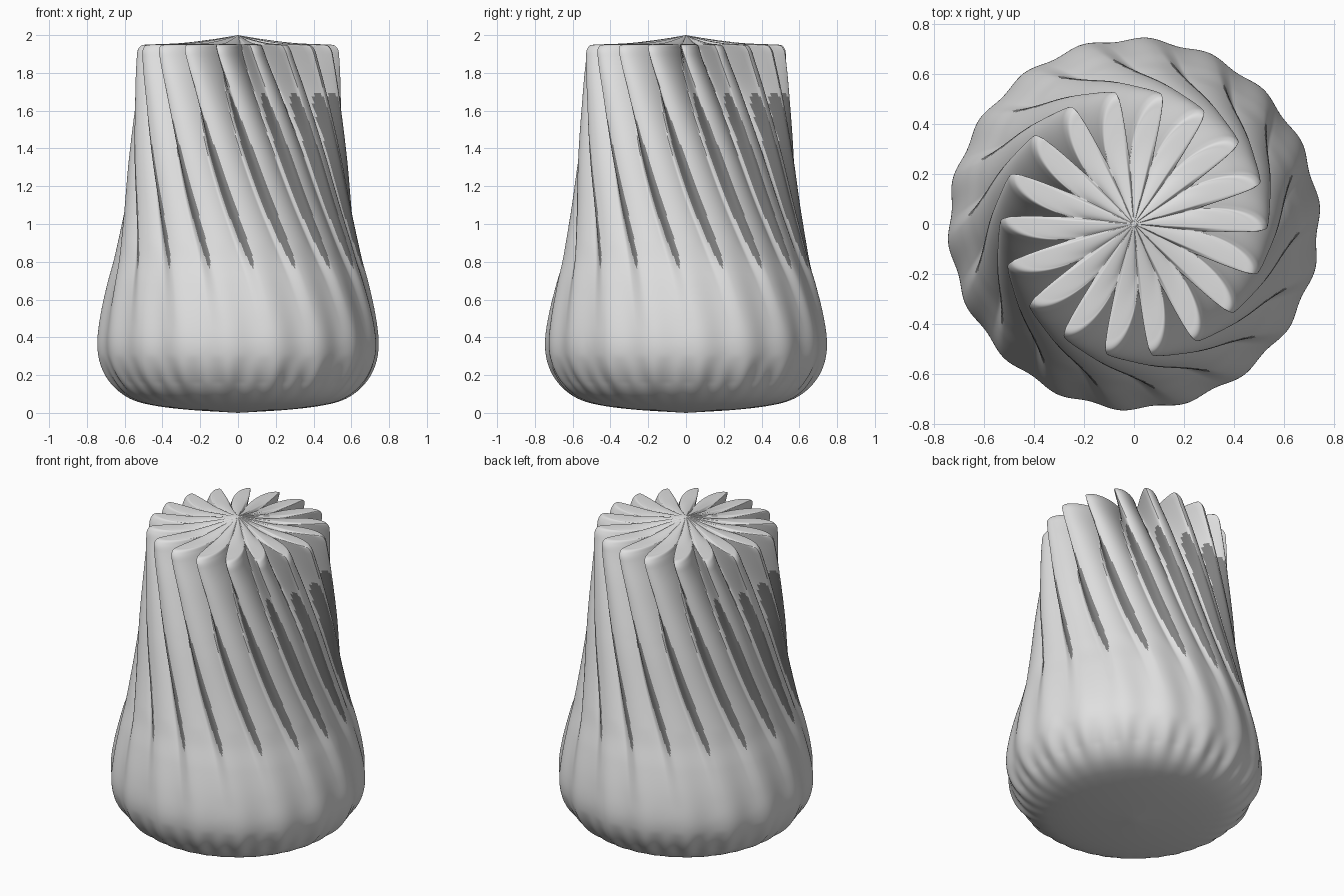
import bpy, bmesh, math

if "Cube" in bpy.data.objects:
    bpy.data.objects.remove(bpy.data.objects["Cube"])

TEETH = 18      # twisted blades around the body
COLS = 36       # mesh columns per blade
STEPS = 8       # mesh rows per profile span


def material(name, rgb):
    m = bpy.data.materials.new(name)
    m.diffuse_color = (*rgb, 1)
    m.use_nodes = True
    m.node_tree.nodes["Principled BSDF"].inputs["Base Color"].default_value = m.diffuse_color
    return m


def curve(table, x):
    """Smooth Hermite interpolation through (x, y) points."""
    n = len(table)
    if x <= table[0][0]:
        return table[0][1]
    if x >= table[-1][0]:
        return table[-1][1]

    def slope(i):
        a, b = max(i - 1, 0), min(i + 1, n - 1)
        return (table[b][1] - table[a][1]) / (table[b][0] - table[a][0])

    i = next(k for k in range(n - 1) if x <= table[k + 1][0])
    (x0, y0), (x1, y1) = table[i], table[i + 1]
    h = x1 - x0
    t = (x - x0) / h
    return ((2*t**3 - 3*t*t + 1) * y0 + (t**3 - 2*t*t + t) * h * slope(i)
            + (3*t*t - 2*t**3) * y1 + (t**3 - t*t) * h * slope(i + 1))


# Outer profile (radius, height) from the bottom centre to the top centre
PROFILE = [(0, 0), (.3, .02), (.5, .05), (.6, .09), (.68, .16), (.73, .25),
           (.748, .36), (.733, .5), (.693, .68), (.653, .83), (.607, 1.08),
           (.577, 1.35), (.552, 1.62), (.536, 1.88), (.531, 1.92), (.512, 1.945),
           (.47, 1.95), (.3, 1.958), (.12, 1.98), (0, 2)]
# Crest angle, groove depth, valley position and saw-tooth amount by height
TWIST = [(.2, 66), (.35, 66), (.5, 64.5), (.78, 58.5), (1.2, 44), (1.68, 27),
         (1.85, 20.5), (1.95, 17)]
DEPTH = [(.08, 0), (.2, .02), (.4, .022), (.65, .03), (.9, .05), (1.2, .08),
         (1.5, .135), (1.75, .27), (1.93, .48)]
VALLEY = [(1.4, .68), (1.95, .82)]
SAW = [(.4, 0), (.9, 1)]


def groove(u, v, saw):
    """Gentle convex fall from the crest then a steep wall; soft wave low down."""
    if u < v:
        d = (u / v) ** 2
    else:
        d = .5 + .5 * math.cos(math.pi * (u - v) / (1 - v))
    return saw * d + (1 - saw) * (.5 - .5 * math.cos(2 * math.pi * u))


# Profile sampled by chord length
dist = [0]
for (r0, z0), (r1, z1) in zip(PROFILE, PROFILE[1:]):
    dist.append(dist[-1] + math.hypot(r1 - r0, z1 - z0))
R = list(zip(dist, [p[0] for p in PROFILE]))
Z = list(zip(dist, [p[1] for p in PROFILE]))
samples = []
for a, b in zip(dist, dist[1:]):
    n = round((b - a) / .018) if a > 1.1 and b < 2.5 else STEPS
    n = max(3, min(n, 16))
    samples += [a + (b - a) * k / n for k in range(n)]
samples = samples[1:]

# Fluted body
bm = bmesh.new()
rings = []
total = TEETH * COLS
for s in samples:
    r, z = curve(R, s), curve(Z, s)
    tip, depth = curve(TWIST, z), curve(DEPTH, z)
    if z > 1.946:                       # grooves soften toward the cap centre
        depth *= min(1, r / .5) ** .3
    v, saw = curve(VALLEY, z), curve(SAW, z)
    ripple = .009 * max(0, 1 - abs(z - .16) / .14)
    ring = []
    for i in range(total):
        u = (i % COLS) / COLS
        ang = math.radians(tip + 360 * i / total)
        rr = r * (1 - depth * groove(u, v, saw)
                  - ripple * (1 - math.cos(4 * math.pi * u)))
        ring.append(bm.verts.new((rr * math.cos(ang), rr * math.sin(ang), z)))
    rings.append((z, ring))

for (z0, lo), (z1, hi) in zip(rings, rings[1:]):
    # Dark slot: long lens running along each crest
    t = ((z0 + z1) / 2 - .77) / (1.69 - .77)
    half = 2.8 * math.sin(math.pi * t) ** .45 if 0 < t < 1 else 0
    for i in range(total):
        j = (i + 1) % total
        f = bm.faces.new((lo[i], lo[j], hi[j], hi[i]))
        off = ((i % COLS) + .5) / COLS * 360 / TEETH
        gap = (off + 1.7 + 10) % 20 - 10
        f.material_index = 1 if abs(gap) < half else 0

# Close the bottom and the top
bottom, top = bm.verts.new((0, 0, 0)), bm.verts.new((0, 0, 2))
first, last = rings[0][1], rings[-1][1]
for i in range(total):
    j = (i + 1) % total
    bm.faces.new((bottom, first[j], first[i]))
    bm.faces.new((top, last[i], last[j]))

mesh = bpy.data.meshes.new("twisted_body")
bm.to_mesh(mesh)
bm.free()
mesh.materials.append(material("light grey", (.74, .74, .74)))
mesh.materials.append(material("dark grey slots", (.22, .22, .22)))
body = bpy.data.objects.new("twisted_body", mesh)
bpy.context.collection.objects.link(body)
bpy.context.view_layer.objects.active = body
body.select_set(True)
bpy.ops.object.shade_smooth_by_angle(angle=math.radians(45))
